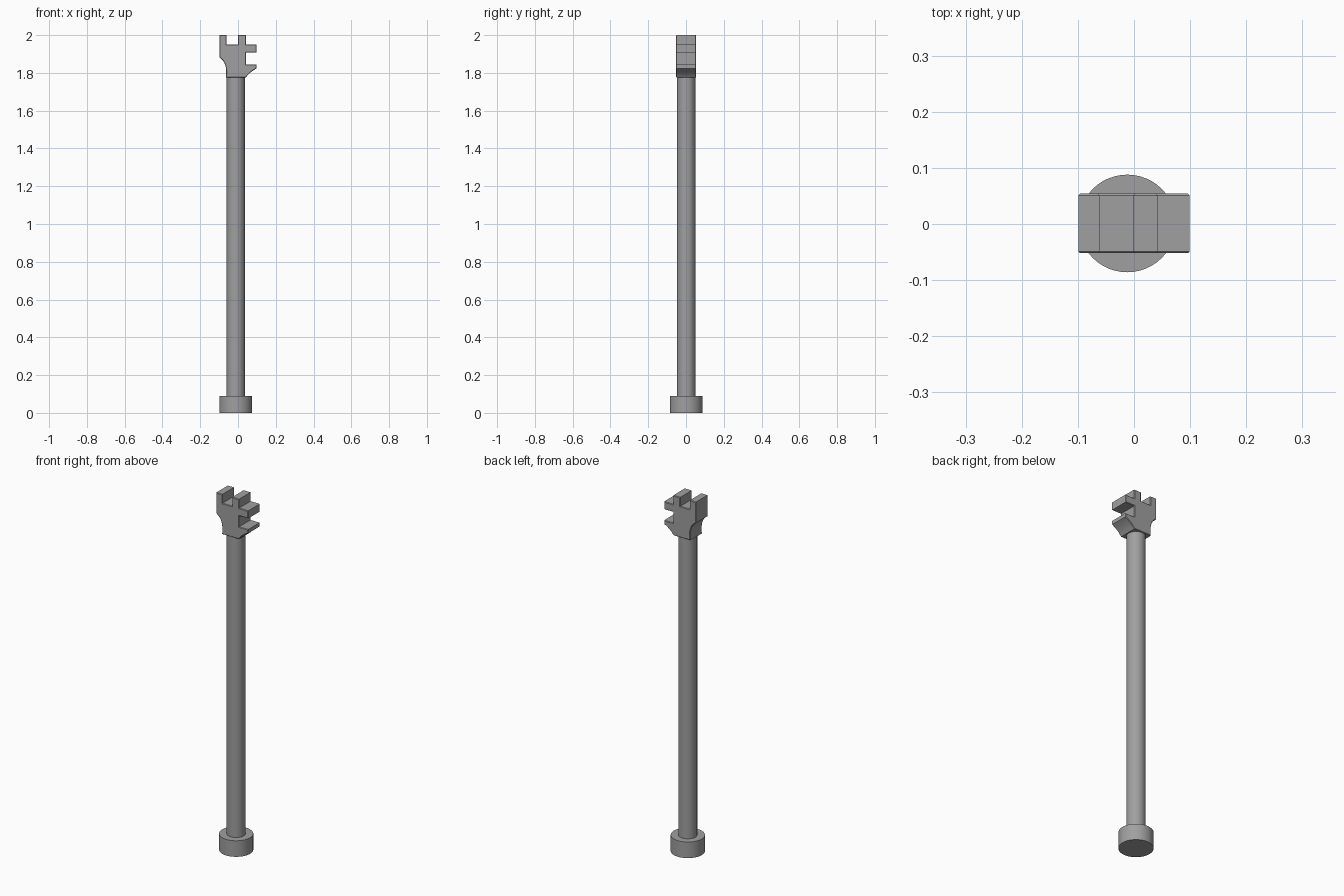
import bpy, bmesh, math
from mathutils import Vector

if "Cube" in bpy.data.objects:
    bpy.data.objects.remove(bpy.data.objects["Cube"])

CX = -0.012  # axis of the shaft and base

grey = bpy.data.materials.new("plain grey")
grey.diffuse_color = (0.35, 0.35, 0.35, 1)
grey.use_nodes = True
grey.node_tree.nodes["Principled BSDF"].inputs["Base Color"].default_value = grey.diffuse_color


def cylinder(name, radius, z0, z1, sides=48):
    bpy.ops.mesh.primitive_cylinder_add(vertices=sides, radius=radius, depth=z1 - z0,
                                        location=(CX, 0.001, (z0 + z1) / 2))
    ob = bpy.context.object
    ob.name = name
    ob.data.materials.append(grey)
    bpy.ops.object.shade_smooth_by_angle(angle=math.radians(35))


def curve(a, b, c, steps=8):
    """Quadratic curve from a to c pulled toward b."""
    a, b, c = Vector(a), Vector(b), Vector(c)
    ts = [i / steps for i in range(steps + 1)]
    return [tuple(a * (1 - t) ** 2 + b * 2 * t * (1 - t) + c * t * t) for t in ts]


# Round base and long shaft
cylinder("base_knob", 0.087, 0, 0.09)
cylinder("shaft", 0.048, 0.08, 1.785)

# Notched head outline (x, z): prongs, side teeth, curved neck
outline = [(-0.099, 2.0), (-0.061, 2.0), (-0.061, 1.95), (-0.001, 1.95),
           (-0.001, 2.0), (0.042, 2.0), (0.042, 1.95), (0.099, 1.95),
           (0.099, 1.907), (0.042, 1.907), (0.042, 1.845), (0.099, 1.845)]
outline += curve((0.099, 1.824), (0.06, 1.803), (0.042, 1.776))
outline += curve((-0.064, 1.776), (-0.054, 1.855), (-0.099, 1.882))

bm = bmesh.new()
face = bm.faces.new([bm.verts.new((x, -0.052, z)) for x, z in outline])
ext = bmesh.ops.extrude_face_region(bm, geom=[face])
bmesh.ops.translate(bm, vec=(0, 0.106, 0),
                    verts=[g for g in ext["geom"] if isinstance(g, bmesh.types.BMVert)])
bmesh.ops.recalc_face_normals(bm, faces=bm.faces)

# Slightly eased front and back rims
rims = [e for e in bm.edges if abs(e.verts[0].co.y - e.verts[1].co.y) < 1e-5]
bmesh.ops.bevel(bm, geom=rims, offset=0.003, segments=1, affect='EDGES')
mesh = bpy.data.meshes.new("notched_head")
bm.to_mesh(mesh)
bm.free()
head = bpy.data.objects.new("notched_head", mesh)
bpy.context.collection.objects.link(head)
mesh.materials.append(grey)
bpy.ops.object.select_all(action='DESELECT')
head.select_set(True)
bpy.context.view_layer.objects.active = head
bpy.ops.object.shade_smooth_by_angle(angle=math.radians(30))
